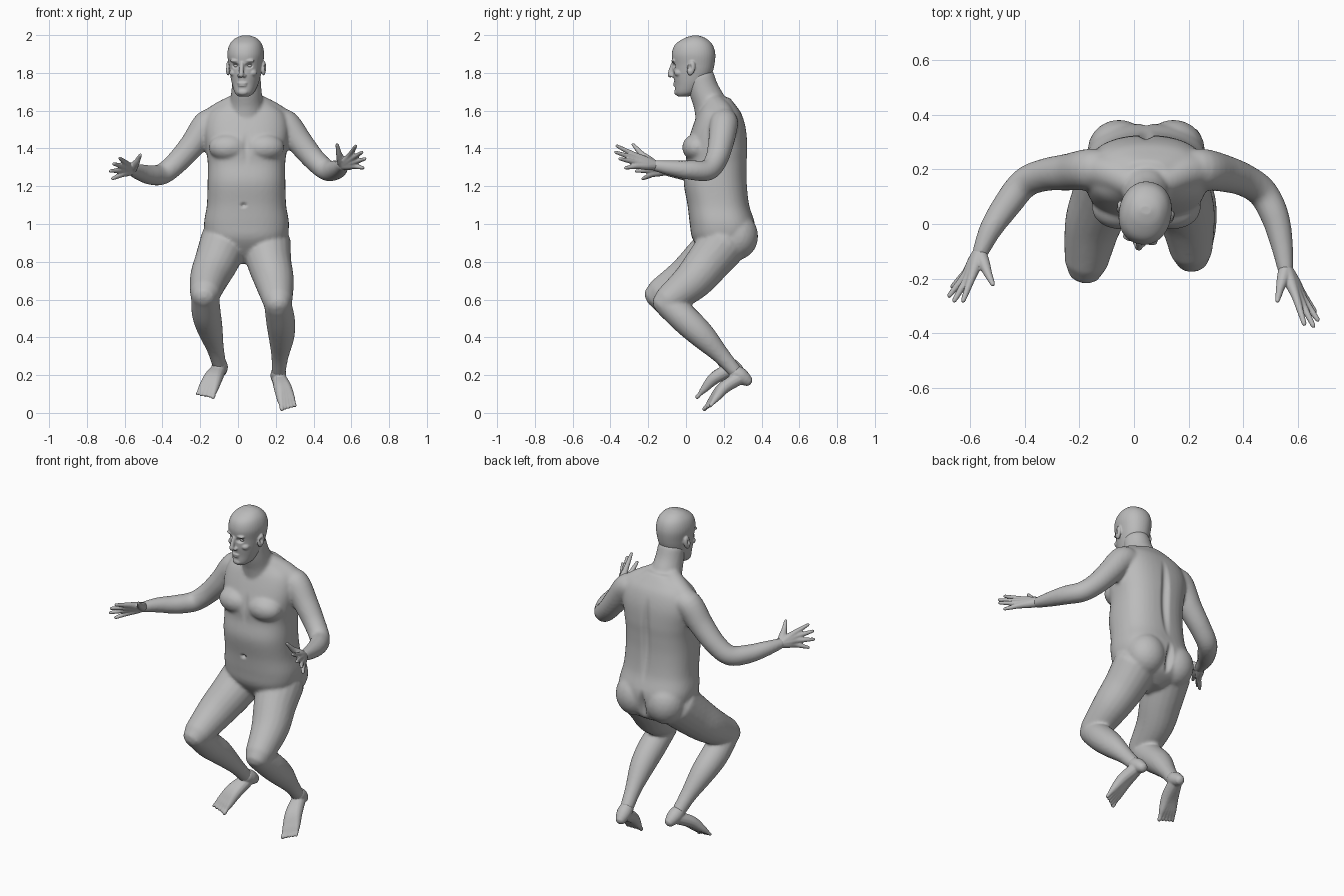
import bpy, bmesh, math
from mathutils import Vector, Matrix

cube = bpy.data.objects.get("Cube")
if cube:
    bpy.data.objects.remove(cube)

skin = bpy.data.materials.new("matte_grey")
skin.use_nodes = True
GREY = (0.5, 0.5, 0.5, 1)
skin.diffuse_color = GREY
skin.node_tree.nodes["Principled BSDF"].inputs["Base Color"].default_value = GREY
skin.node_tree.nodes["Principled BSDF"].inputs["Roughness"].default_value = 0.7


def spline(rows, steps=6):
    """Smoothly interpolate rows of numbers."""
    pts = [Vector(r) for r in rows]
    out = []
    for i in range(len(pts) - 1):
        a, b = pts[max(i - 1, 0)], pts[i]
        c, d = pts[i + 1], pts[min(i + 2, len(pts) - 1)]
        for s in range(steps):
            t = s / steps
            out.append(0.5 * (2 * b + (c - a) * t + (2 * a - 5 * b + 4 * c - d) * t * t
                              + (3 * b - 3 * c + d - a) * t ** 3))
    return out + [pts[-1]]


def skin_rings(bm, rings):
    loops = [[bm.verts.new(p) for p in ring] for ring in rings]
    n = len(loops[0])
    for lo, hi in zip(loops, loops[1:]):
        for k in range(n):
            bm.faces.new((lo[k], lo[(k + 1) % n], hi[(k + 1) % n], hi[k]))
    bm.faces.new(loops[0][::-1])
    bm.faces.new(loops[-1])


def tube(bm, rows, sides=20):
    """Round limb through (x, y, z, radius) rows, with rounded ends."""
    path = [(Vector(r[:3]), r[3]) for r in spline(rows)]
    tang = [(path[min(i + 1, len(path) - 1)][0] - path[max(i - 1, 0)][0]).normalized()
            for i in range(len(path))]
    side = tang[0].orthogonal().normalized()
    rings = []
    for i, (p, r) in enumerate(path):
        if i:
            side = tang[i - 1].rotation_difference(tang[i]) @ side
        up = tang[i].cross(side)
        caps = [(0, 1)]
        if i == 0:
            caps = [(-0.95, 0.3), (-0.7, 0.7)] + caps
        if i == len(path) - 1:
            caps += [(0.7, 0.7), (0.95, 0.3)]
        for push, k in caps:
            rings.append([p + tang[i] * push * r + r * k * (side * math.cos(a) + up * math.sin(a))
                          for a in (2 * math.pi * j / sides for j in range(sides))])
    skin_rings(bm, rings)


def stack(bm, cx, rows, power, sides=40):
    """Horizontal rounded sections from (z, front y, back y, half width) rows."""
    rings = []
    for z, yf, yb, hw in spline(rows):
        ring = []
        for j in range(sides):
            c, s = math.cos(2 * math.pi * j / sides), math.sin(2 * math.pi * j / sides)
            ring.append(Vector((cx + hw * math.copysign(abs(c) ** (2 / power), c),
                                (yf + yb) / 2 + (yb - yf) / 2 * math.copysign(abs(s) ** (2 / power), s), z)))
        rings.append(ring)
    skin_rings(bm, rings)


def blob(bm, centre, size, tilt=0):
    m = Matrix.Translation(centre) @ Matrix.Rotation(tilt, 4, 'X') @ Matrix.Diagonal((*size, 1))
    bmesh.ops.create_icosphere(bm, subdivisions=3, radius=1, matrix=m)


def finish(name, bm, voxel, smooth, dents=()):
    """Fuse the overlapping forms, soften them, then press in dents."""
    bmesh.ops.recalc_face_normals(bm, faces=bm.faces)
    mesh = bpy.data.meshes.new(name)
    bm.to_mesh(mesh)
    bm.free()
    ob = bpy.data.objects.new(name, mesh)
    bpy.context.collection.objects.link(ob)
    rm = ob.modifiers.new("fuse", 'REMESH')
    rm.mode, rm.voxel_size = 'VOXEL', voxel
    sm = ob.modifiers.new("soften", 'SMOOTH')
    sm.factor, sm.iterations = 0.5, smooth
    fused = bpy.data.meshes.new_from_object(ob.evaluated_get(bpy.context.evaluated_depsgraph_get()))
    ob.modifiers.clear()
    ob.data = fused
    bpy.data.meshes.remove(mesh)
    fused.name = name
    for centre, size, push in dents:
        for v in fused.vertices:
            d = sum(((v.co[k] - centre[k]) / size[k]) ** 2 for k in range(3))
            if d < 1:
                v.co += Vector(push) * (1 - d) ** 2
    fused.materials.clear()
    fused.materials.append(skin)
    fused.polygons.foreach_set("use_smooth", [True] * len(fused.polygons))
    fused.update()
    return ob


MID = 0.045

# Body: torso, neck, chest, buttocks, arms and legs
bm = bmesh.new()
stack(bm, MID, [(.79, .14, .25, .05), (.84, .09, .33, .15), (.92, .035, .36, .21), (1.0, .02, .365, .225),
                (1.1, .008, .335, .21), (1.22, -.012, .322, .206), (1.32, .0, .322, .205),
                (1.4, .0, .325, .215), (1.5, .03, .318, .225), (1.58, .06, .295, .205),
                (1.63, .085, .262, .15), (1.67, .1, .23, .08)], 2.5)
tube(bm, [(MID, .15, 1.56, .1), (MID, .125, 1.64, .088), (MID, .095, 1.71, .08), (MID, .075, 1.78, .075)])
for s in (-1, 1):
    blob(bm, (MID + s * .095, .06, 1.405), (.105, .08, .075))
    blob(bm, (MID + s * .1, .27, .935), (.115, .112, .125))
    tube(bm, [(MID + s * .05, .15, 1.63, .06), (MID + s * .13, .185, 1.585, .065), (MID + s * .2, .2, 1.53, .07)])
tube(bm, [(-.1, .2, 1.53, .07), (-.16, .2, 1.53, .076), (-.24, .19, 1.42, .068), (-.325, .18, 1.325, .06),
          (-.40, .15, 1.265, .056), (-.465, .07, 1.26, .052), (-.525, -.02, 1.275, .042), (-.565, -.11, 1.285, .029)])
tube(bm, [(.19, .2, 1.53, .07), (.25, .2, 1.53, .076), (.33, .185, 1.43, .068), (.405, .16, 1.34, .06),
          (.47, .115, 1.285, .056), (.515, .03, 1.285, .052), (.54, -.07, 1.295, .042), (.555, -.17, 1.31, .029)])
tube(bm, [(-.07, .2, .91, .13), (-.11, .1, .81, .118), (-.15, .0, .72, .104), (-.175, -.14, .63, .08)])
tube(bm, [(.15, .2, .90, .13), (.165, .12, .80, .118), (.193, .03, .695, .104), (.21, -.1, .59, .078)])
tube(bm, [(-.175, -.135, .62, .074), (-.168, -.04, .53, .077), (-.15, .05, .45, .069),
          (-.12, .15, .34, .046), (-.10, .215, .26, .038)])
tube(bm, [(.21, -.1, .58, .072), (.225, .0, .49, .077), (.23, .09, .405, .069),
          (.222, .19, .3, .046), (.215, .26, .22, .038)])
finish("body", bm, .009, 7, [
    ((.03, .01, 1.1), (.02, .03, .015), (0, .018, 0)),
    ((MID, .33, 1.32), (.035, .06, .3), (0, -.02, 0)),
    ((MID, .38, .9), (.03, .08, .13), (0, -.03, 0)),
    ((MID, -.02, 1.42), (.03, .06, .13), (0, .012, 0))])

# Head with brow, nose, lips, eyes and ears, turned slightly to its right
bm = bmesh.new()
stack(bm, 0, [(1.675, -.105, -.05, .028), (1.695, -.118, .0, .05), (1.74, -.12, .045, .068),
              (1.79, -.128, .075, .08), (1.84, -.13, .09, .088), (1.9, -.136, .095, .096),
              (1.95, -.118, .08, .085), (1.983, -.07, .045, .057), (1.998, -.025, .005, .02)], 2.15)
tube(bm, [(0, -.13, 1.85, .011), (0, -.142, 1.815, .012), (0, -.146, 1.79, .015)], 12)
blob(bm, (0, -.119, 1.745), (.027, .011, .007))
blob(bm, (0, -.117, 1.733), (.024, .011, .007))
blob(bm, (0, -.11, 1.698), (.028, .014, .017))
for s in (-1, 1):
    blob(bm, (s * .014, -.133, 1.785), (.01, .012, .009))
    blob(bm, (s * .036, -.118, 1.864), (.03, .015, .009))
    blob(bm, (s * .05, -.09, 1.8), (.025, .025, .02))
    blob(bm, (s * .096, -.015, 1.825), (.012, .022, .04), -.2)
dents = [((s * .036, -.125, 1.838), (.026, .05, .017), (0, .02, 0)) for s in (-1, 1)]
dents += [((s * .108, -.02, 1.83), (.02, .013, .022), (-s * .012, 0, 0)) for s in (-1, 1)]
head = finish("head", bm, .0045, 3, dents)
head.location = (MID, .06, 0)
head.rotation_euler.z = -math.radians(11)

# Eyeballs
bm = bmesh.new()
for s in (-1, 1):
    blob(bm, (s * .036, -.096, 1.838), (.016, .016, .011))
eyes = finish("eyes", bm, .003, 1)
eyes.location, eyes.rotation_euler = head.location, head.rotation_euler

# Hands: one tapering tube per finger from the wrist through the knuckle to the tip
HANDS = {
    "left_hand": ((.555, -.165, 1.31), [
        ((.535, -.235, 1.37), (.525, -.28, 1.42)), ((.592, -.265, 1.362), (.623, -.365, 1.413)),
        ((.606, -.272, 1.347), (.656, -.372, 1.38)), ((.615, -.267, 1.327), (.672, -.35, 1.345)),
        ((.615, -.255, 1.307), (.662, -.32, 1.297))]),
    "right_hand": ((-.565, -.105, 1.285), [
        ((-.535, -.18, 1.33), (-.517, -.22, 1.365)), ((-.594, -.195, 1.322), (-.625, -.28, 1.348)),
        ((-.608, -.197, 1.305), (-.658, -.28, 1.318)), ((-.616, -.187, 1.285), (-.676, -.262, 1.28)),
        ((-.612, -.175, 1.264), (-.664, -.228, 1.24))]),
}
for name, (wrist, fingers) in HANDS.items():
    bm = bmesh.new()
    for knuckle, tip in fingers:
        w, k, t = Vector(wrist), Vector(knuckle), Vector(tip)
        tube(bm, [(*w, .026), (*w.lerp(k, .5), .023), (*k, .016), (*k.lerp(t, .5), .0125), (*t, .009)], 12)
    finish(name, bm, .0045, 2)


# Feet: toes fan out from the heel along a sloping sole
def foot(name, ankle, heel, big, little):
    bm = bmesh.new()
    ankle, heel, big, little = map(Vector, (ankle, heel, big, little))
    tube(bm, [(*ankle, .04), (*ankle.lerp(heel, .5), .042), (*heel, .034)])
    for i in range(5):
        tip = big.lerp(little, i / 4)
        arch = ankle.lerp(tip, .4) + Vector((0, 0, -.005))
        ball = ankle.lerp(tip, .75)
        tube(bm, [(*ankle.lerp(heel, .6), .036), (*arch, .033), (*ball, .021),
                  (*ball.lerp(tip, .65), .012), (*tip, .0125 if i == 0 else .009)], 12)
    finish(name, bm, .005, 3)


foot("left_foot", (.215, .262, .215), (.212, .318, .175), (.232, .098, .021), (.302, .13, .038))
foot("right_foot", (-.1, .215, .26), (-.09, .275, .225), (-.132, .06, .085), (-.215, .075, .1))
